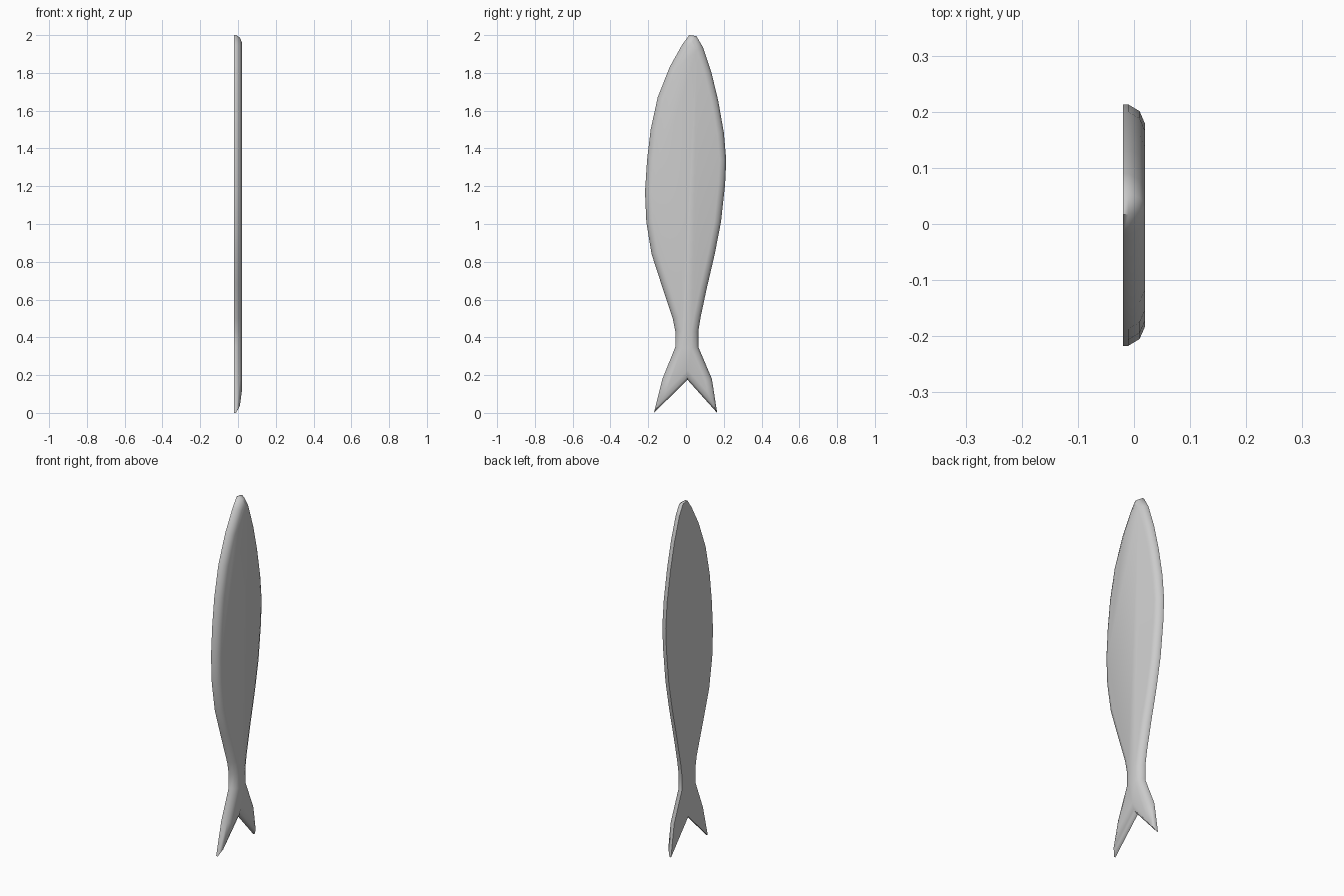
import bpy, bmesh, math
from mathutils import Vector

if "Cube" in bpy.data.objects:
    bpy.data.objects.remove(bpy.data.objects["Cube"])

# Fish outline in (y, z), clockwise from the nose
OUTLINE = [
    (0.055, 1.995), (0.09, 1.935), (0.135, 1.80), (0.17, 1.655), (0.20, 1.485),
    (0.213, 1.34), (0.207, 1.21), (0.185, 1.01), (0.152, 0.84), (0.11, 0.66),
    (0.077, 0.505), (0.065, 0.43), (0.065, 0.35), (0.137, 0.18), (0.165, 0.0),
    (0.008, 0.175),
    (-0.17, 0.0), (-0.125, 0.18), (-0.056, 0.35), (-0.056, 0.43), (-0.07, 0.50),
    (-0.13, 0.68), (-0.182, 0.84), (-0.21, 1.01), (-0.217, 1.17), (-0.206, 1.34),
    (-0.187, 1.50), (-0.15, 1.67), (-0.087, 1.83), (-0.02, 1.95), (0.017, 2.0),
]

# Rounded edge: (x, inset from the outline)
PROFILE = [(-0.02, 0.0), (-0.01, 0.0), (0.01, 0.012), (0.02, 0.035)]


def inset(points, d):
    """Mitred inward offset of a clockwise outline."""
    pts = [Vector(p) for p in points]
    out = []
    for i, p in enumerate(pts):
        a = (p - pts[i - 1]).normalized()
        b = (pts[(i + 1) % len(pts)] - p).normalized()
        na, nb = Vector((a.y, -a.x)), Vector((b.y, -b.x))
        out.append(p + (na + nb) * (d / (1 + na.dot(nb))))
    return out


# Body: stacked outline rings, closed by a flat face on each side
bm = bmesh.new()
rings = [[bm.verts.new((x, p.x, p.y)) for p in inset(OUTLINE, d)]
         for x, d in PROFILE]
n = len(OUTLINE)
for lo, hi in zip(rings, rings[1:]):
    for i in range(n):
        j = (i + 1) % n
        bm.faces.new((lo[i], lo[j], hi[j], hi[i]))
bm.faces.new(rings[0])
bm.faces.new(rings[-1])
bmesh.ops.recalc_face_normals(bm, faces=bm.faces)

mesh = bpy.data.meshes.new("fish_body")
bm.to_mesh(mesh)
bm.free()
fish = bpy.data.objects.new("fish_body", mesh)
bpy.context.collection.objects.link(fish)
bpy.context.view_layer.objects.active = fish
fish.select_set(True)
bpy.ops.object.shade_smooth_by_angle(angle=math.radians(60))
